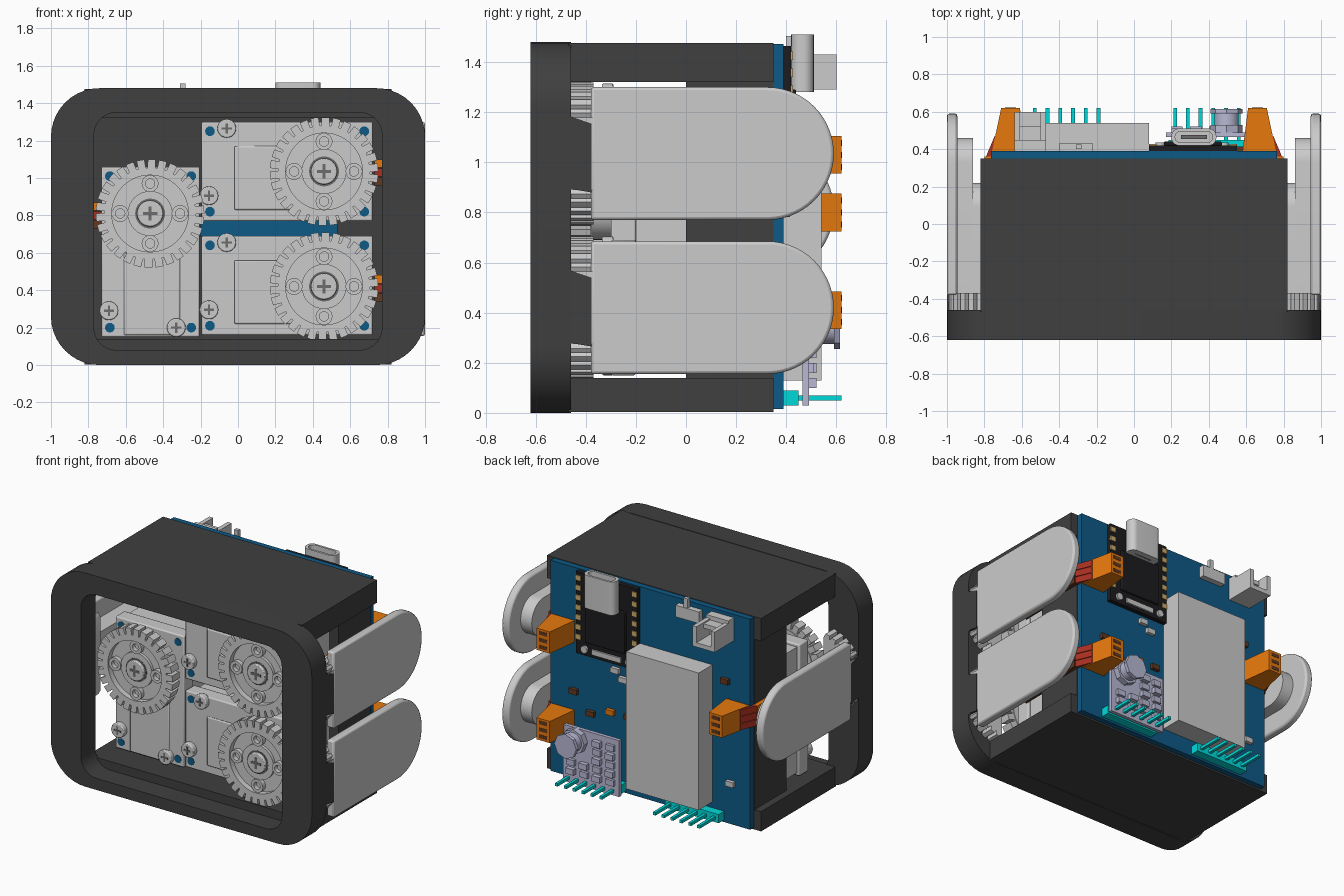
import bpy, bmesh, math
from math import sin, cos, pi, radians

if "Cube" in bpy.data.objects:
    bpy.data.objects.remove(bpy.data.objects["Cube"])

COLORS = {"dark": (.05, .05, .05), "black": (.012, .012, .014), "blue": (.004, .1, .24),
          "orange": (.8, .19, .004), "red": (.4, .03, .015), "cyan": (0, .7, .7),
          "lavender": (.48, .48, .66), "gold": (.6, .42, .15), "brown": (.12, .04, .015),
          "shadow": (.15, .15, .15)}
MATS = {}
for key, c in COLORS.items():
    MATS[key] = bpy.data.materials.new(key)
    MATS[key].diffuse_color = (*c, 1)


def place(axis, p, h):
    return {"x": (h, p[0], p[1]), "y": (p[0], h, p[1]), "z": (p[0], p[1], h)}[axis]


def prism(name, pts, axis, a, b, col=None, hole=None, bevel=0):
    """Extrude a closed outline along an axis, optionally with a matching inner loop."""
    bm = bmesh.new()
    A, B = ([bm.verts.new(place(axis, p, h)) for p in pts] for h in (a, b))
    n = len(pts)

    def bridge(u, v):
        for i in range(n):
            j = (i + 1) % n
            bm.faces.new((u[i], u[j], v[j], v[i]))
    bridge(A, B)
    if hole:
        C, D = ([bm.verts.new(place(axis, p, h)) for p in hole] for h in (a, b))
        bridge(C, D)
        bridge(A, C)
        bridge(B, D)
    else:
        bm.faces.new(A)
        bm.faces.new(B)
    bmesh.ops.recalc_face_normals(bm, faces=bm.faces)
    me = bpy.data.meshes.new(name)
    bm.to_mesh(me)
    bm.free()
    me.polygons.foreach_set("use_smooth", [True] * len(me.polygons))
    me.set_sharp_from_angle(angle=radians(30))
    ob = bpy.data.objects.new(name, me)
    bpy.context.collection.objects.link(ob)
    if col:
        me.materials.append(MATS[col])
    if bevel:
        m = ob.modifiers.new("edge", "BEVEL")
        m.width, m.segments = bevel, 2
    return ob


def box(name, x0, x1, y0, y1, z0, z1, col=None, bevel=0):
    return prism(name, [(x0, y0), (x1, y0), (x1, y1), (x0, y1)], "z", z0, z1, col, bevel=bevel)


def circle(u, v, r, n=32):
    return [(u + r * cos(2 * pi * i / n), v + r * sin(2 * pi * i / n)) for i in range(n)]


def rrect(x0, x1, z0, z1, r, n=10):
    return [(cx + r * cos(q * pi / 2 + i * pi / 2 / n), cz + r * sin(q * pi / 2 + i * pi / 2 / n))
            for q, (cx, cz) in enumerate([(x1 - r, z1 - r), (x0 + r, z1 - r), (x0 + r, z0 + r), (x1 - r, z0 + r)])
            for i in range(n + 1)]


def screw(name, x, z, r, y):
    prism(name, circle(x, z, r, 24), "y", y - .025, y + .02, bevel=.006)
    for w, h in ((r * .55, r * .12), (r * .12, r * .55)):
        box(name + "_slot", x - w, x + w, y - .028, y, z - h, z + h, "shadow")


# Front bezel, top and bottom shells, inner wall with a central slot
prism("front_bezel", rrect(-1, 1, 0, 1.48, .26), "y", -.62, -.46, "dark",
      hole=rrect(-.77, .77, .08, 1.35, .12))
box("top_shell", -.82, .82, -.47, .35, 1.32, 1.477, "dark")
box("bottom_shell", -.82, .82, -.47, .35, .003, .14, "dark")
for nm, x0, x1, z0, z1 in (("left", -.77, -.2, .13, 1.33), ("right", .53, .77, .13, 1.33),
                           ("upper", -.2, .53, .77, 1.33), ("lower", -.2, .53, .13, .69)):
    box("inner_wall_" + nm, x0, x1, 0, .35, z0, z1, "dark")

# Servo bodies: flange plate, gearbox and rear body, with screws and mounting holes
for nm, x0, x1, z0, z1 in (("upper", -.195, .72, .77, 1.3), ("lower", -.195, .72, .16, .69),
                           ("left", -.73, -.205, .15, 1.06)):
    box("servo_front_" + nm, x0, x1, -.3, -.2, z0, z1, bevel=.008)
    box("servo_body_" + nm, x0 + .02, x1 - .02, -.2, .02, z0 + .02, z1 - .02)
    for hx in (x0 + .045, x1 - .045):
        for hz in (z0 + .05, z1 - .05):
            prism("mount_hole_" + nm, circle(hx, hz, .026, 16), "y", -.303, -.29, "blue")
    if nm == "left":
        spots = [(-.69, .29), (-.33, .2)]
        box("servo_step_left", -.61, -.31, -.315, -.3, .16, .6, bevel=.01)
    else:
        spots = [(-.06, z1 - .035), (-.155, z0 + .135)]
        box("servo_step_" + nm, -.02, .3, -.315, -.3, z0 + .06, z1 - .13, bevel=.01)
    for sx, sz in spots:
        screw("servo_screw", sx, sz, .05, -.31)


def tooth_loop(cx, cz, ro, ri, n=30):
    pts = []
    for i in range(n):
        for f, r in ((0, ro), (.35, ro), (.7, ro), (.76, ri), (.94, ri)):
            t = 2 * pi * (i + f) / n
            pts.append((cx + r * cos(t), cz + r * sin(t)))
    return pts


def drive_gear(nm, cx, cz):
    rim = tooth_loop(cx, cz, .29, .245)
    prism("gear_rim_" + nm, rim, "y", -.46, -.38, hole=tooth_loop(cx, cz, .205, .205))
    prism("gear_web_" + nm, circle(cx, cz, .235, 48), "y", -.42, -.375)
    prism("gear_hub_" + nm, circle(cx, cz, .12), "y", -.44, -.29)
    for k in range(4):
        bx, bz = cx + .16 * cos(k * pi / 2), cz + .16 * sin(k * pi / 2)
        prism("gear_boss_" + nm, circle(bx, bz, .045, 20), "y", -.45, -.4, hole=circle(bx, bz, .025, 20))
    prism("screw_seat_" + nm, circle(cx, cz, .08), "y", -.442, -.42, "shadow")
    screw("gear_screw_" + nm, cx, cz, .07, -.435)


def paddle(nm, s, cz):
    """Key plate on the side s, with inner rib, toothed root and locking tab."""
    def stadium(y0, yc, r):
        arc = [(yc + r * cos(t), cz + r * sin(t)) for t in [-pi / 2 + i * pi / 28 for i in range(29)]]
        return arc + [(y0, cz + r), (y0, cz - r)]
    prism("paddle_plate_" + nm, stadium(-.38, .325, .265), "x", s * .945, s * 1.0, bevel=.012)
    prism("paddle_rib_" + nm, stadium(-.38, .33, .13), "x", s * .86, s * .95)
    prism("paddle_pad_" + nm, stadium(-.38, .09, .13), "x", s * .82, s * .87)
    arc = []
    for i in range(-40, 41):
        t = radians(i * 2)
        r = .29 if i % 5 else .26
        if .04 < r * cos(t) < .245:
            arc.append((s * (.75 + r * cos(t)), cz + r * sin(t)))
    half = len(arc) // 2
    arc[half:half] = [(s * .998, cz - .145), (s * .998, cz + .145)]
    prism("paddle_teeth_" + nm, arc, "y", -.46, -.37)
    tab = [(-.465, cz - .14), (-.378, cz - .155), (-.378, cz + .12), (-.465, cz + .15)]
    prism("locking_tab_" + nm, tab, "x", s * .83, s * 1.0, "dark")


# Each key: gear, paddle, wire ribbon and terminal on the circuit board
for nm, s, cx, cz, tz in (("upper", 1, .46, 1.035, 1.03), ("lower", 1, .46, .42, .41),
                          ("left", -1, -.47, .81, .8)):
    drive_gear(nm, cx, cz)
    paddle(nm, s, cz)
    block = [(s * .58, .385), (s * .76, .385), (s * .71, .62), (s * .61, .62)]
    prism("wire_terminal_" + nm, block, "z", tz - .075, tz + .075, "orange")
    for k, c in enumerate(("brown", "red", "orange")):
        z = tz + (k - 1) * .048
        box("servo_wire_" + nm, min(s * .73, s * .8), max(s * .73, s * .8), -.2, .36, z - .022, z + .022, c)
        prism("wire_end_" + nm, [(s * .77, .34), (s * .8, .34), (s * .745, .47), (s * .71, .47)],
              "z", z - .022, z + .022, "red")
        box("terminal_slot_" + nm, s * .66 - .03, s * .66 + .03, .61, .622, z - .012, z + .012, "brown")

# Circuit board
box("circuit_board", -.765, .765, .345, .39, .015, 1.473, "blue")

# Controller module with connector
box("controller_board", .08, .55, .39, .42, .9, 1.465, "black")
box("controller_shield", .16, .47, .42, .44, 1.0, 1.29, "black", bevel=.005)
prism("port_shell", rrect(.2, .44, .42, .51, .04), "z", 1.28, 1.51, hole=rrect(.22, .42, .435, .495, .03))
box("port_tongue", .25, .39, .455, .475, 1.28, 1.48, "shadow")
box("port_back", .22, .42, .43, .5, 1.28, 1.3)
for i in range(7):
    for x in (.1, .53):
        box("gold_pad", x - .02, x + .02, .388, .427, 1.0 + i * .068, 1.035 + i * .068, "gold")
for x in (.48, .14):
    prism("reset_button", circle(x, .945, .025, 16), "y", .42, .435)
box("edge_strip", .2, .42, .42, .432, .925, .96)

# Battery-like block, slide switch and socket
box("large_block", -.475, .08, .39, .54, .13, 1.08)
box("switch_body", -.4, -.22, .39, .43, 1.36, 1.44)
box("switch_lever", -.31, -.28, .4, .425, 1.43, 1.505)
box("socket_base", -.64, -.47, .39, .45, 1.29, 1.45)
for x in (-.64, -.5):
    box("socket_side", x, x + .03, .44, .6, 1.29, 1.43)
box("socket_floor", -.62, -.49, .44, .6, 1.29, 1.32)
box("socket_top", -.62, -.49, .44, .52, 1.39, 1.42)

# Raised sensor board with coil and small chips
box("sensor_board", .17, .6, .465, .49, .03, .42, "lavender")
prism("sensor_coil_base", circle(.495, .34, .085, 8), "y", .49, .53, "lavender")
prism("sensor_coil_core", circle(.495, .34, .065), "y", .53, .59, "lavender")
prism("sensor_coil_top", circle(.495, .34, .085, 8), "y", .59, .615, "lavender")
for i in range(4):
    for j in range(5):
        if i < 2 or j < 2:
            x, z = .2 + i * .1, .1 + j * .06
            box("sensor_chip", x, x + .06, .49, .51 + .01 * ((i + j) % 2), z, z + .04, "lavender")

# Pin headers
for nm, x0 in (("left", -.53), ("right", .22)):
    box("pin_header_" + nm, x0 - .035, x0 + .375, .39, .45, .03, .09, "cyan")
    for i in range(6):
        x = x0 + i * .068
        box("header_pin_" + nm, x - .01, x + .01, .44, .62, .05, .07, "cyan")

# Small surface components
for x, z, c in ((.3, .55, "orange"), (.45, .5, "brown"), (.16, .55, "brown"), (.2, .8, None),
                (.26, .85, None), (-.62, .3, None), (-.58, 1.0, "brown"), (.58, .62, "brown")):
    box("small_component", x - .03, x + .03, .39, .415, z - .018, z + .018, c)

for m in bpy.data.materials:
    if m.users and not m.is_grease_pencil:
        m.use_nodes = True
        m.node_tree.nodes["Principled BSDF"].inputs["Base Color"].default_value = m.diffuse_color
